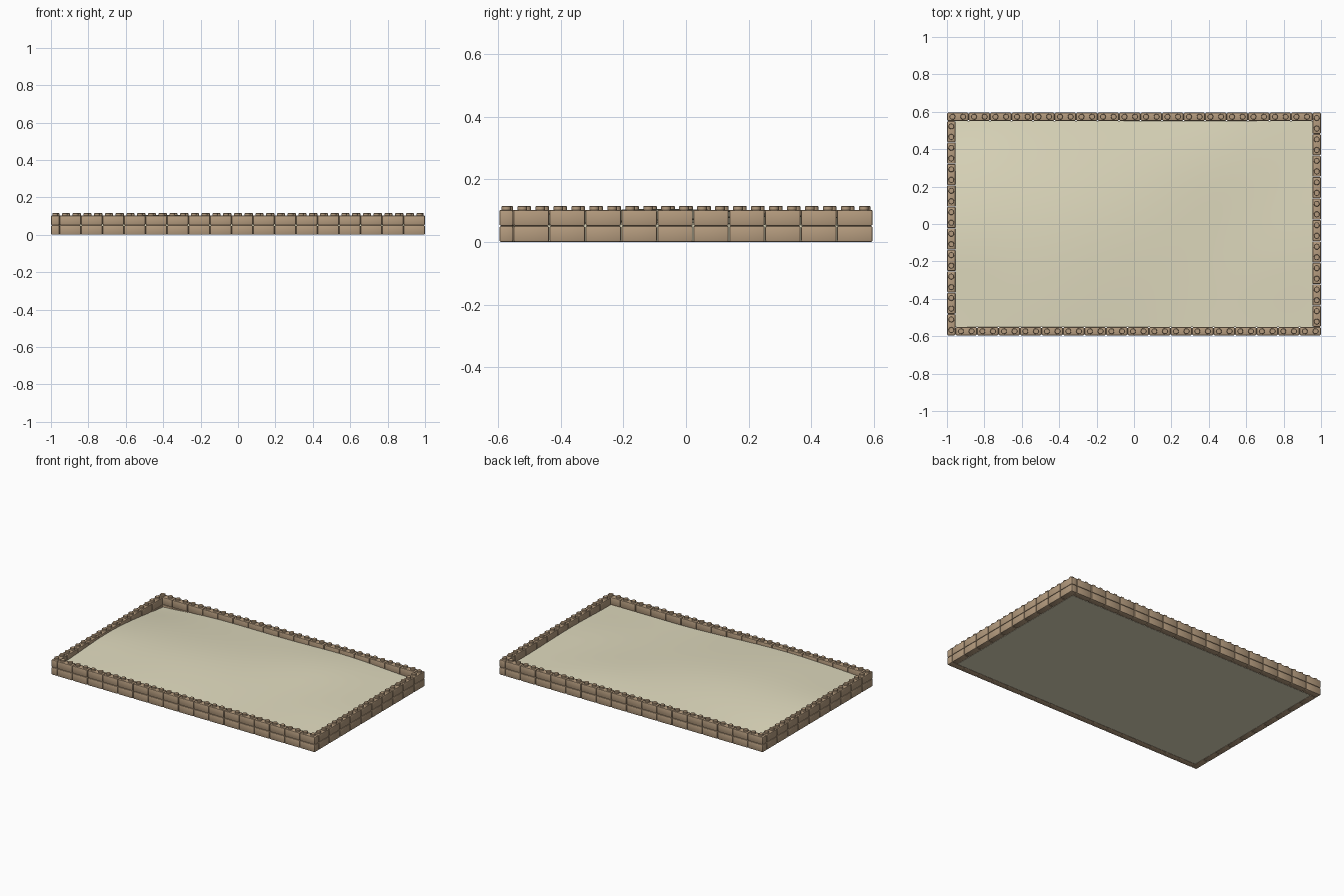
import bpy, bmesh, math
from mathutils import Matrix

if "Cube" in bpy.data.objects:
    bpy.data.objects.remove(bpy.data.objects["Cube"])

W, D = 0.9995, 0.596         # outer half sizes
T = 0.045                    # wall thickness
H = 0.0515                   # course height
GAP = 0.002


def material(name, col):
    m = bpy.data.materials.new(name)
    m.diffuse_color = (*col, 1)
    m.use_nodes = True
    m.node_tree.nodes["Principled BSDF"].inputs["Base Color"].default_value = m.diffuse_color
    return m


brick_mat = material("tan_brick", (0.46, 0.33, 0.21))
sand_mat = material("sand", (0.75, 0.71, 0.52))


def finish(bm, name, mat):
    me = bpy.data.meshes.new(name)
    bm.to_mesh(me)
    bm.free()
    ob = bpy.data.objects.new(name, me)
    bpy.context.collection.objects.link(ob)
    me.materials.append(mat)
    bpy.ops.object.select_all(action='DESELECT')
    ob.select_set(True)
    bpy.context.view_layer.objects.active = ob
    return ob


def wall(name, start, direction, count, length):
    """Two courses of bevelled bricks with two studs on each top brick."""
    dx, dy = direction
    pitch = length / count
    rot = Matrix.Rotation(math.atan2(dy, dx), 4, 'Z')
    bm = bmesh.new()
    for i in range(count):
        s = (i + 0.5) * pitch
        for c in range(2):
            loc = Matrix.Translation((start[0] + dx * s, start[1] + dy * s, (c + 0.5) * H))
            size = Matrix.Diagonal((pitch - GAP, T - 0.001, H - 0.0005, 1))
            bmesh.ops.create_cube(bm, size=1, matrix=loc @ rot @ size)
    bmesh.ops.bevel(bm, geom=bm.edges[:], offset=0.005, segments=2,
                    profile=0.5, affect='EDGES')
    # studs
    for i in range(count * 2):
        s = (i + 0.5) * pitch / 2
        loc = Matrix.Translation((start[0] + dx * s, start[1] + dy * s, 2 * H + 0.0035))
        bmesh.ops.create_cone(bm, cap_ends=True, segments=16, radius1=0.0155,
                              radius2=0.0155, depth=0.017, matrix=loc)
    # soften the top rims of the studs
    top = 2 * H + 0.011
    rims = [e for e in bm.edges if all(v.co.z > top for v in e.verts)]
    bmesh.ops.bevel(bm, geom=rims, offset=0.002, segments=1, affect='EDGES')
    finish(bm, name, brick_mat)
    bpy.ops.object.shade_smooth_by_angle(angle=math.radians(35))


# Four walls in a pinwheel, each starting beside its neighbour's end
h = T / 2
LX, LY = 2 * W - T, 2 * D - T
wall("front_wall", (-W + T, -D + h), (1, 0), 17, LX)
wall("right_wall", (W - h, -D + T), (0, 1), 10, LY)
wall("back_wall", (W - T, D - h), (-1, 0), 17, LX)
wall("left_wall", (-W + h, D - T), (0, -1), 10, LY)


# Sand: gently mounded surface on a flat-bottomed body
def sand_height(x, y):
    def hill(cx, cy, sx, sy, a):
        return a * math.exp(-((x - cx) / sx) ** 2 - ((y - cy) / sy) ** 2)
    return (0.044 + hill(-0.4, -0.05, 0.7, 0.6, 0.061)
            + hill(0.45, 0.4, 0.4, 0.4, 0.030)
            + hill(-0.4, -0.6, 0.5, 0.3, 0.010)
            + hill(-1.0, -0.05, 0.3, 0.3, 0.012)
            + hill(-1.0, 0.6, 0.3, 0.25, -0.020)
            + hill(0.8, -0.15, 0.35, 0.4, 0.020))


bm = bmesh.new()
bmesh.ops.create_grid(bm, x_segments=64, y_segments=40, size=1)
for v in bm.verts:
    v.co.x *= W - T
    v.co.y *= D - T
    v.co.z = sand_height(v.co.x, v.co.y)
rim = [e for e in bm.edges if e.is_boundary]
skirt = bmesh.ops.extrude_edge_only(bm, edges=rim)["geom"]
for v in skirt:
    if isinstance(v, bmesh.types.BMVert):
        v.co.z = 0.002
bmesh.ops.holes_fill(bm, edges=[e for e in bm.edges if e.is_boundary], sides=0)
bmesh.ops.recalc_face_normals(bm, faces=bm.faces[:])
finish(bm, "sand_fill", sand_mat)
bpy.ops.object.shade_smooth_by_angle(angle=math.radians(40))
